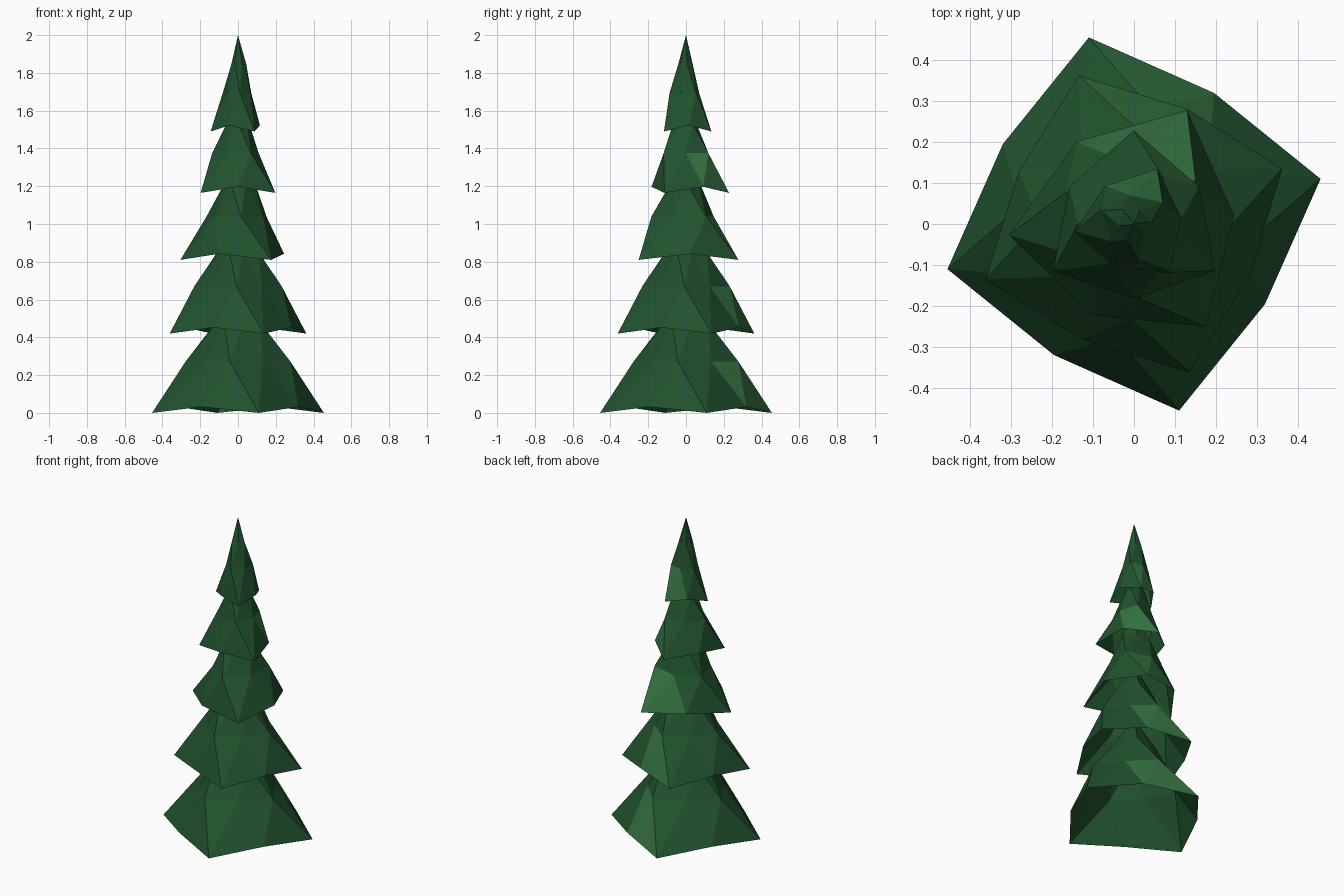
import bpy, bmesh
from math import cos, sin, radians

if "Cube" in bpy.data.objects:
    bpy.data.objects.remove(bpy.data.objects["Cube"])


def material(name, color):
    mat = bpy.data.materials.new(name)
    mat.diffuse_color = (*color, 1)
    mat.use_nodes = True
    mat.node_tree.nodes["Principled BSDF"].inputs["Base Color"].default_value = mat.diffuse_color
    return mat


dark = material("needle_dark_green", (0.015, 0.085, 0.027))
light = material("needle_light_green", (0.035, 0.17, 0.053))


def foliage_tier(name, points, radius, angle, base, tip, lit):
    """Open star-edged skirt: hem, two twisted narrower rings, pointed tip."""
    count = points * 2
    step = 360 / count
    bm = bmesh.new()

    def ring(scale, height, turn, lift=0):
        verts = []
        for i in range(count):
            inner = i % 2
            a = radians(angle + (turn + i) * step)
            r = radius * scale * (0.8 if inner else 1)
            z = base + height * (tip - base) + lift * inner
            verts.append(bm.verts.new((r * cos(a), r * sin(a), z)))
        return verts

    rings = [ring(1, 0, 0, 0.032), ring(0.6, 0.4, -0.5), ring(0.3, 0.7, -1)]
    top = bm.verts.new((0, 0, tip))
    for level, (low, high) in enumerate(zip(rings, rings[1:])):
        for i in range(count):
            j = (i + 1) % count
            for tri in ((low[i], high[j], high[i]), (low[i], low[j], high[j])):
                face = bm.faces.new(tri)
                # one lighter patch of needles on each skirt
                face.material_index = int(level == 0 and i == lit)
    for i in range(count):
        bm.faces.new((rings[-1][i], rings[-1][(i + 1) % count], top))
    bmesh.ops.recalc_face_normals(bm, faces=bm.faces)
    mesh = bpy.data.meshes.new(name)
    bm.to_mesh(mesh)
    bm.free()
    mesh.materials.append(dark)
    mesh.materials.append(light)
    obj = bpy.data.objects.new(name, mesh)
    bpy.context.collection.objects.link(obj)


# Tiers from the ground up: points, radius, first angle, base z, tip z, lit patch
tiers = [
    (4, 0.468, 13.6, 0.0, 0.68, 1),
    (4, 0.386, 20.5, 0.42, 1.045, 1),
    (3, 0.306, 65, 0.81, 1.385, 0),
    (3, 0.228, 330, 1.165, 1.69, 1),
    (3, 0.146, 67, 1.49, 2.0, 0),
]
for n, tier in enumerate(tiers, 1):
    foliage_tier(f"foliage_tier_{n}", *tier)
